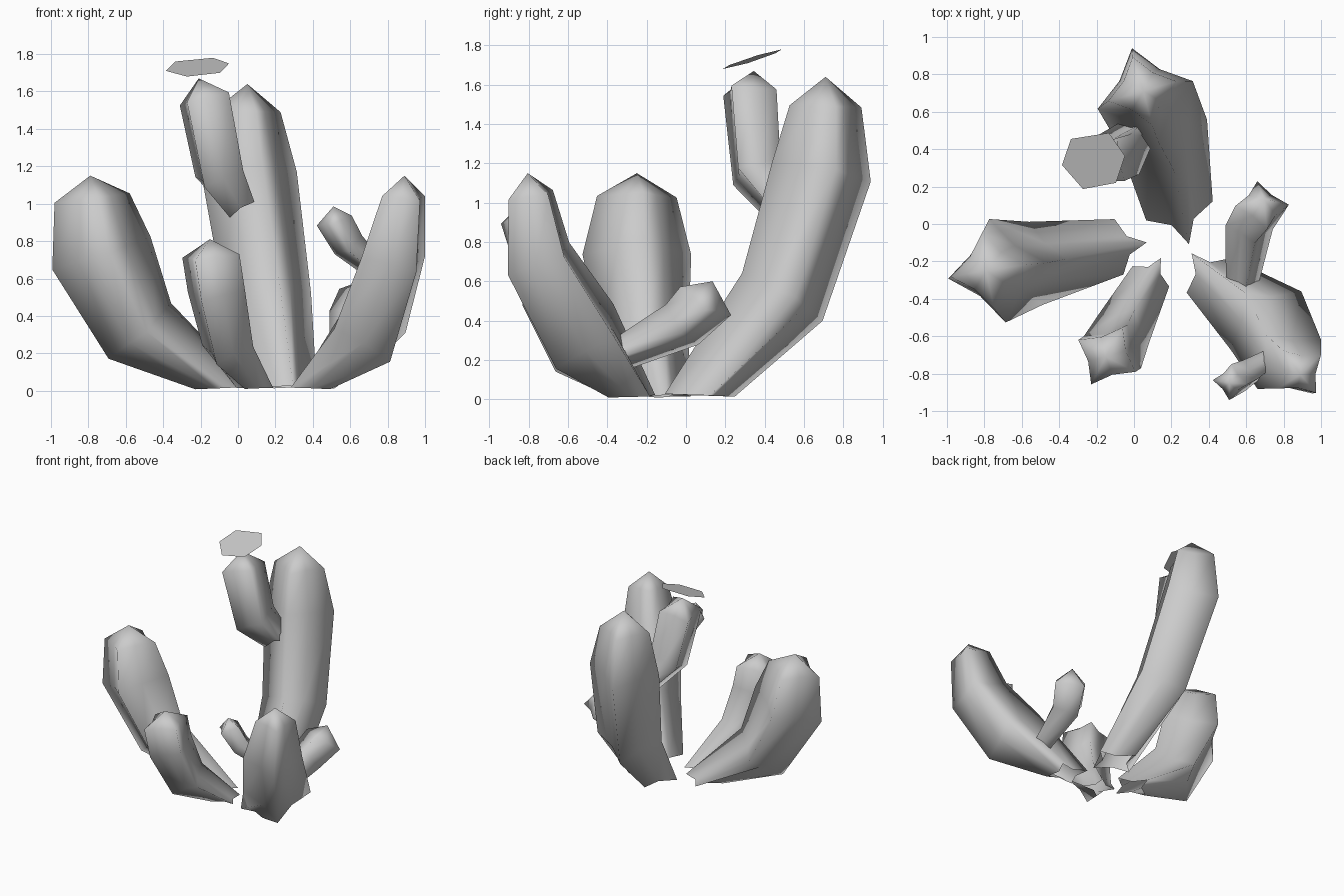
import bpy
import bmesh
from math import cos, sin, radians
from mathutils import Vector

if "Cube" in bpy.data.objects:
    bpy.data.objects.remove(bpy.data.objects["Cube"], do_unlink=True)

stone = bpy.data.materials.new("plain_grey")
stone.use_nodes = True
GREY = (0.6, 0.6, 0.6, 1)
stone.diffuse_color = GREY
stone.node_tree.nodes["Principled BSDF"].inputs["Base Color"].default_value = GREY

UP = Vector((0, 0, 1))
RIBS = 4


def add_object(name, bm, smooth):
    mesh = bpy.data.meshes.new(name)
    for face in bm.faces:
        face.smooth = smooth
    bm.to_mesh(mesh)
    bm.free()
    mesh.materials.append(stone)
    obj = bpy.data.objects.new(name, mesh)
    bpy.context.collection.objects.link(obj)
    return obj


def star_ring(bm, centre, normal, radius, phase, valley):
    """Ribbed cross-section: ridges at full radius, valleys pulled in."""
    turn = UP.rotation_difference(normal)
    ring = []
    for i in range(RIBS * 2):
        r = radius if i % 2 == 0 else radius * valley
        a = radians(phase + i * 180 / RIBS)
        ring.append(bm.verts.new(centre + turn @ Vector((r * cos(a), r * sin(a), 0))))
    return ring


def ribbed_stem(name, sections, tip, phase, level_base=True):
    """Loft star sections (x, y, z, radius) along a bent path up to a pointed tip,
    with an open foot."""
    bm = bmesh.new()
    points = [Vector(s[:3]) for s in sections] + [Vector(tip)]
    steps = [(b - a).normalized() for a, b in zip(points, points[1:])]
    rings = []
    for i, section in enumerate(sections):
        if i > 0:
            normal = (steps[i - 1] + steps[i]).normalized()
        elif level_base:
            normal = (UP + steps[0] * 0.06).normalized()
        else:
            normal = steps[0]
        valley = 0.47 if i == 0 else 0.6
        rings.append(star_ring(bm, points[i], normal, section[3], phase, valley))
    count = RIBS * 2
    for low, high in zip(rings, rings[1:]):
        for i in range(count):
            j = (i + 1) % count
            bm.faces.new((low[i], low[j], high[j], high[i]))
    apex = bm.verts.new(tip)
    for i in range(count):
        bm.faces.new((rings[-1][i], rings[-1][(i + 1) % count], apex))
    return add_object(name, bm, True)


# Main stems
ribbed_stem("tall_back_stem",
            [(.243, .07, .02, .185), (.155, .49, .52, .245),
             (.06, .69, 1.16, .265), (.045, .71, 1.49, .19)],
            (.05, .71, 1.64), 16)
ribbed_stem("right_stem",
            [(-.08, -.122, .015, .15), (-.525, -.21, .32, .225),
             (-.73, -.25, .735, .28), (-.78, -.25, 1.03, .205)],
            (-.79, -.25, 1.15), 9)
ribbed_stem("small_front_stem",
            [(.09, -.28, .015, .112), (-.055, -.56, .24, .155),
             (-.115, -.685, .53, .175), (-.145, -.705, .72, .175)],
            (-.15, -.71, .81), 61)
ribbed_stem("left_front_stem",
            [(.40, -.275, .015, .15), (.705, -.515, .32, .245),
             (.83, -.75, .715, .215), (.885, -.79, 1.04, .145)],
            (.89, -.805, 1.15), 38)

# Side arms
ribbed_stem("upper_arm",
            [(0, .47, 1.0, .11), (-.10, .36, 1.16, .16), (-.18, .325, 1.56, .165)],
            (-.21, .345, 1.67), 55, level_base=False)
ribbed_stem("low_back_arm",
            [(.58, -.31, .24, .09), (.615, -.02, .38, .135), (.685, .10, .50, .15)],
            (.695, .135, .60), 6, level_base=False)
ribbed_stem("small_front_arm",
            [(.70, -.74, .68, .07), (.59, -.81, .78, .09), (.515, -.845, .91, .098)],
            (.51, -.85, .985), 85, level_base=False)

# Flat six-sided blossom over the upper arm
bm = bmesh.new()
outline = [(-.385, .315, 1.71), (-.273, .187, 1.68), (-.096, .22, 1.70),
           (-.048, .364, 1.75), (-.134, .487, 1.78), (-.337, .455, 1.76)]
bm.faces.new([bm.verts.new(p) for p in outline])
add_object("blossom", bm, False)
